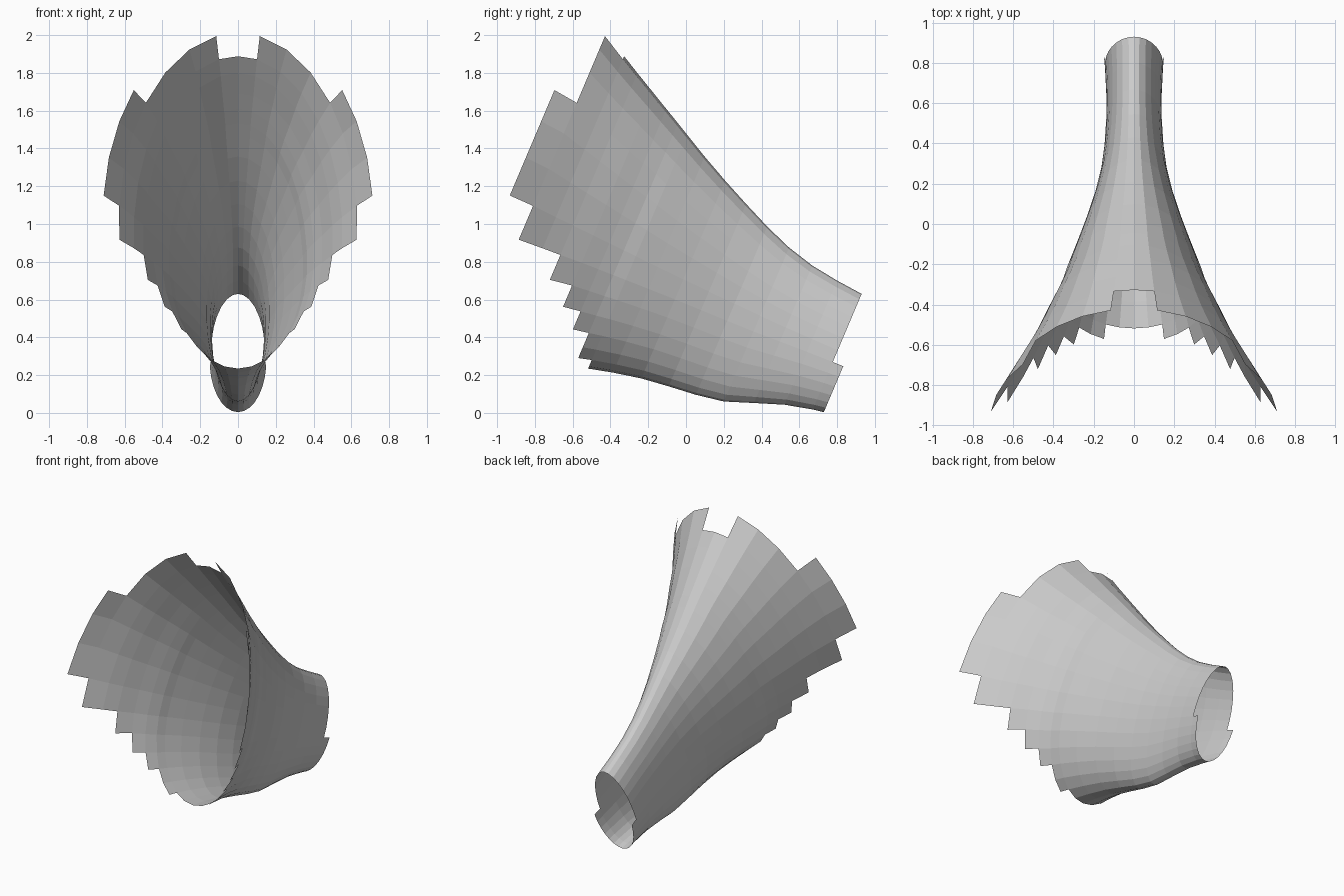
import bpy, bmesh, math

if "Cube" in bpy.data.objects:
    bpy.data.objects.remove(bpy.data.objects["Cube"])

# Cross-section stations along the tilted axis:
# distance, half width, upper height, lower height
STATIONS = [
    (-.06, .150, .352, .295), (0, .145, .360, .305), (.147, .138, .374, .340),
    (.30, .138, .396, .395), (.45, .147, .436, .450), (.60, .166, .493, .475),
    (.75, .200, .560, .490), (.90, .246, .630, .508), (1.05, .298, .705, .538),
    (1.18, .345, .775, .570), (1.25, .366, .813, .590), (1.335, .402, .858, .613),
    (1.43, .448, .909, .640), (1.55, .502, .973, .700), (1.65, .553, 1.028, .740),
    (1.785, .632, 1.105, .810), (1.92, .715, 1.13, .900)]

# Ring angles from the top ridge to the bottom, for one half
ANGLES = [0, 10.5, 24, 37.5, 50.5, 61.5, 73, 84.3] + list(range(96, 181, 12))

# Where each strip stops at the front, giving the stepped rim
FRONT = [1.65] + [1.785] * 3 + [1.92] * 3 + [1.785, 1.55, 1.43, 1.335,
                                             1.25, 1.25, 1.18, 1.18]


def place(u, x, v):
    # Tilted axis frame to world space
    return (x, .93 - .92 * u + .39 * v, .63 + .39 * u + .92 * v)


# Flared shell: one half, strip by strip
bm = bmesh.new()
grid = []
for u, w, up, low in STATIONS:
    row = []
    for a in ANGLES:
        c, s = math.cos(math.radians(a)), math.sin(math.radians(a))
        x = 0 if a in (0, 180) else w * s
        row.append(bm.verts.new(place(u, x, -.36 + (up if c > 0 else low) * c)))
    grid.append(row)

for i in range(len(STATIONS) - 1):
    for j, stop in enumerate(FRONT):
        back = -.06 if ANGLES[j] >= 96 else 0
        if STATIONS[i][0] >= back - 1e-6 and STATIONS[i + 1][0] <= stop + 1e-6:
            bm.faces.new((grid[i][j], grid[i][j + 1],
                          grid[i + 1][j + 1], grid[i + 1][j]))
bmesh.ops.delete(bm, geom=[v for v in bm.verts if not v.link_faces], context='VERTS')

# Mirror the second half and weld the centre line
copy = bmesh.ops.duplicate(bm, geom=bm.verts[:] + bm.edges[:] + bm.faces[:])["geom"]
for v in copy:
    if isinstance(v, bmesh.types.BMVert):
        v.co.x = -v.co.x
bmesh.ops.reverse_faces(bm, faces=[f for f in copy if isinstance(f, bmesh.types.BMFace)])
bmesh.ops.remove_doubles(bm, verts=bm.verts[:], dist=1e-4)

# Outward normals, checked on the top ridge
bmesh.ops.recalc_face_normals(bm, faces=bm.faces[:])
bm.faces.ensure_lookup_table()
bm.normal_update()
ridge = max(bm.faces, key=lambda f: f.calc_center_median().z - abs(f.calc_center_median().x) * 5)
if ridge.normal.z < 0:
    bmesh.ops.reverse_faces(bm, faces=bm.faces[:])

mesh = bpy.data.meshes.new("flared_shell")
bm.to_mesh(mesh)
bm.free()
shell = bpy.data.objects.new("flared_shell", mesh)
bpy.context.collection.objects.link(shell)
